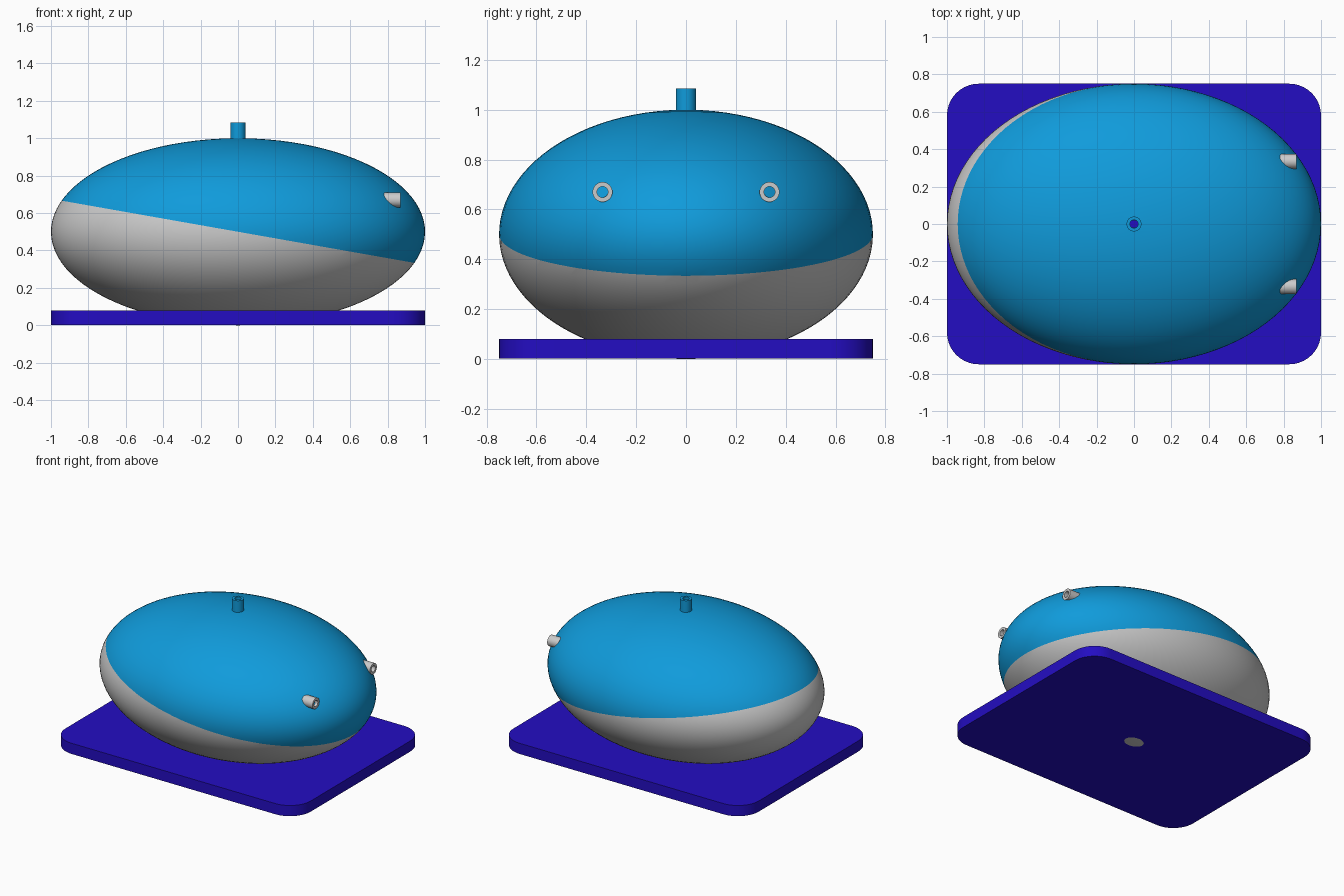
import bpy, bmesh
from math import sin, cos, pi, tan, radians
from mathutils import Vector, Matrix

cube = bpy.data.objects.get("Cube")
if cube:
    bpy.data.objects.remove(cube, do_unlink=True)


def material(name, rgb):
    m = bpy.data.materials.new(name)
    m.use_nodes = True
    m.diffuse_color = (*rgb, 1)
    m.node_tree.nodes["Principled BSDF"].inputs["Base Color"].default_value = (*rgb, 1)
    return m


BLUE = material("sky blue", (0.005, 0.328, 0.708))
GREY = material("light grey", (0.6, 0.6, 0.6))
INDIGO = material("deep indigo", (0.017, 0.004, 0.54))


def finish(bm, name, mats):
    mesh = bpy.data.meshes.new(name)
    bm.to_mesh(mesh)
    bm.free()
    for m in mats:
        mesh.materials.append(m)
    ob = bpy.data.objects.new(name, mesh)
    bpy.context.collection.objects.link(ob)
    bpy.ops.object.select_all(action='DESELECT')
    ob.select_set(True)
    bpy.context.view_layer.objects.active = ob
    bpy.ops.object.shade_smooth_by_angle(angle=radians(35))
    return ob


def lathe(profile, steps, closed=False):
    """Spin (radius, height) points around the z axis."""
    bm = bmesh.new()
    vs = [bm.verts.new((r, 0, z)) for r, z in profile]
    es = [bm.edges.new(p) for p in zip(vs, vs[1:])]
    if closed:
        es.append(bm.edges.new((vs[-1], vs[0])))
    bmesh.ops.spin(bm, geom=vs + es, axis=(0, 0, 1), cent=(0, 0, 0),
                   angle=2 * pi, steps=steps)
    bmesh.ops.remove_doubles(bm, verts=bm.verts, dist=1e-4)
    bmesh.ops.recalc_face_normals(bm, faces=bm.faces)
    return bm


def tube(name, mat, length, matrix, outer=0.04, inner=0.022):
    bm = lathe([(inner, 0), (outer, 0), (outer, length), (inner, length)], 32, True)
    bm.transform(matrix)
    return finish(bm, name, [mat])


# Hollow ellipsoid body, open under the stem, split by a tilted colour line
start, rings = 0.025, 48
angles = [start + (pi - start) * i / rings for i in range(rings + 1)]
bm = lathe([(sin(a), cos(a)) for a in angles], 96)
bm.transform(Matrix.Translation((0, 0, 0.5)) @ Matrix.Diagonal((1, 0.75, 0.5, 1)))
centre = Vector((0, 0, 0.5))
normal = Vector((tan(radians(10)), 0, 1)).normalized()
bmesh.ops.bisect_plane(bm, geom=bm.verts[:] + bm.edges[:] + bm.faces[:],
                       plane_co=centre, plane_no=normal)
for f in bm.faces:
    f.material_index = 0 if (f.calc_center_median() - centre).dot(normal) > 0 else 1
finish(bm, "body", [BLUE, GREY])

# Base plate with rounded corners; the body just pokes through its underside
bottom, top = 0.0014, 0.08
bm = bmesh.new()
bmesh.ops.create_cube(bm, size=1)
bm.transform(Matrix.Translation((0, 0, (bottom + top) / 2))
             @ Matrix.Diagonal((2, 1.5, top - bottom, 1)))
corners = [e for e in bm.edges if abs(e.verts[0].co.z - e.verts[1].co.z) > 0.01]
bmesh.ops.bevel(bm, geom=corners, offset=0.17, segments=10, profile=0.5,
                affect='EDGES')
finish(bm, "base_plate", [INDIGO])

# Hollow stem on top
tube("stem", BLUE, 0.095, Matrix.Translation((0, 0, 0.99)))

# Pair of short tube eyes pointing along +x
for side, y in (("left", 0.335), ("right", -0.335)):
    tube(side + "_eye", GREY, 0.09,
         Matrix.Translation((0.78, y, 0.67)) @ Matrix.Rotation(pi / 2, 4, 'Y'))
